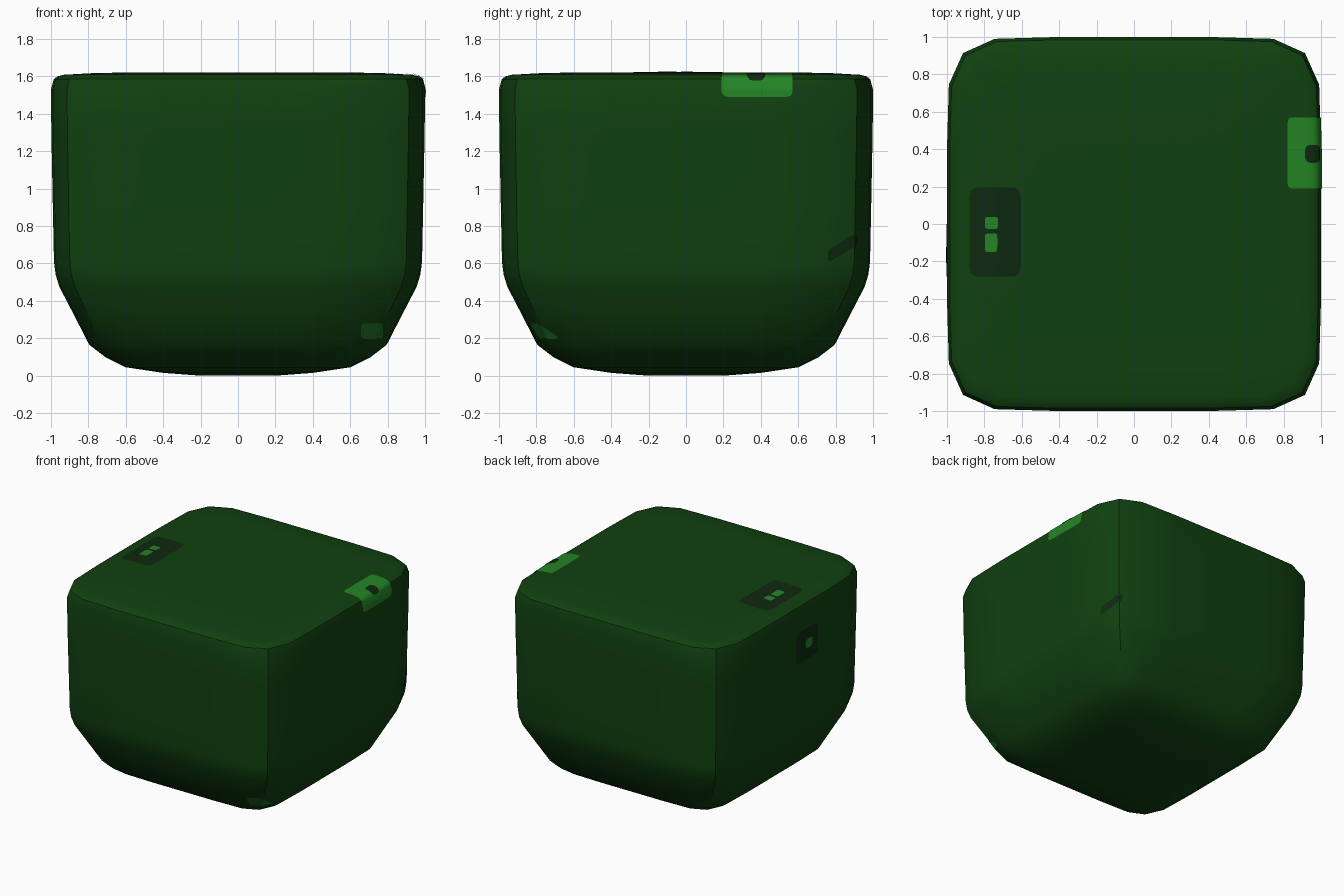
import bpy, bmesh, math
from mathutils import Vector
from mathutils.bvhtree import BVHTree

if "Cube" in bpy.data.objects:
    bpy.data.objects.remove(bpy.data.objects["Cube"])


def material(name, rgb):
    m = bpy.data.materials.new(name)
    m.diffuse_color = (*rgb, 1)
    m.use_nodes = True
    m.node_tree.nodes["Principled BSDF"].inputs["Base Color"].default_value = m.diffuse_color
    return m


LEAF = material("leaf green", (0.0053, 0.053, 0.0053))
DARK = material("dark green", (0.0045, 0.022, 0.005))
MID = material("mid green", (0.011, 0.14, 0.013))
BRIGHT = material("bright green", (0.017, 0.235, 0.019))


def finish(bm, name, mat, angle):
    me = bpy.data.meshes.new(name)
    bm.to_mesh(me)
    me.materials.append(mat)
    for p in me.polygons:
        p.use_smooth = True
    me.set_sharp_from_angle(angle=math.radians(angle))
    ob = bpy.data.objects.new(name, me)
    bpy.context.collection.objects.link(ob)
    return ob


# Hedge body: rounded-square rings stacked along a vertical profile (half width, z)
profile = [(0.2, 0.0), (0.4, 0.015), (0.6, 0.045), (0.71, 0.1), (0.795, 0.165),
           (0.885, 0.34), (0.955, 0.475), (0.975, 0.54), (0.984, 0.61), (0.99, 0.9),
           (0.998, 1.3), (1.0, 1.53), (0.985, 1.585), (0.965, 1.6), (0.93, 1.609),
           (0.75, 1.619), (0.4, 1.622)]
quarter = [(1, 0), (1, 0.4), (0.99, 0.745), (0.914, 0.914), (0.745, 0.99), (0.4, 1)]
section = []
for k in range(4):
    for x, y in quarter:
        for _ in range(k):
            x, y = -y, x
        section.append((x, y))

bm = bmesh.new()
rings = [[bm.verts.new((x * h, y * h, z)) for x, y in section] for h, z in profile]
n = len(section)
for a, b in zip(rings, rings[1:]):
    for i in range(n):
        j = (i + 1) % n
        bm.faces.new((a[i], a[j], b[j], b[i]))
bm.faces.new(rings[0][::-1])
bm.faces.new(rings[-1])
bmesh.ops.recalc_face_normals(bm, faces=bm.faces)
body_tree = BVHTree.FromBMesh(bm)
finish(bm, "hedge_body", LEAF, 35)
bm.free()


# Thin rounded patch laid on the body; ray(u, v) gives start and direction, u and v in -1..1
def patch(name, mat, ray, lift=0.004, roundness=8, res=14):
    bm = bmesh.new()
    grid = []
    for i in range(res + 1):
        row = []
        for j in range(res + 1):
            u, v = 2 * i / res - 1, 2 * j / res - 1
            d = (abs(u) ** roundness + abs(v) ** roundness) ** (1 / roundness)
            s = max(abs(u), abs(v)) / d if d else 0
            start, direction = ray(u * s, v * s)
            hit, normal, _, _ = body_tree.ray_cast(start, direction)
            row.append(bm.verts.new(hit + normal * lift))
        grid.append(row)
    for i in range(res):
        for j in range(res):
            f = bm.faces.new((grid[i][j], grid[i + 1][j], grid[i + 1][j + 1], grid[i][j + 1]))
            f.normal_update()
            if f.normal.dot(direction) > 0:
                f.normal_flip()
    finish(bm, name, mat, 35)
    bm.free()


def top(x, y, w, h):
    return lambda u, v: (Vector((x + u * w, y + v * h, 3)), Vector((0, 0, -1)))


def side(sign, y, z, w, h, shear=0):
    return lambda u, v: (Vector((3 * sign, y + u * w, z + v * h + u * shear)),
                         Vector((-sign, 0, 0)))


def front(x, z, w, h):
    return lambda u, v: (Vector((x + u * w, -3, z + v * h)), Vector((0, 1, 0)))


def rim(y, w, a0, a1):
    # rays swing around the upper right edge
    def ray(u, v):
        a = math.radians((a0 + a1) / 2 + v * (a1 - a0) / 2)
        d = Vector((math.cos(a), 0, math.sin(a)))
        return Vector((0.82, y + u * w, 1.49)) + d * 0.5, -d
    return ray


# Top dark patch with two light spots
patch("top_dark_patch", DARK, top(-0.742, -0.043, 0.138, 0.238), roundness=10)
patch("top_light_spot_back", BRIGHT, top(-0.762, 0.006, 0.034, 0.032), 0.007, 6)
patch("top_light_spot_front", BRIGHT, top(-0.764, -0.1, 0.033, 0.05), 0.007, 6)

# Bright patch folded over the right top edge, with a dark spot
patch("rim_bright_patch", BRIGHT, rim(0.38, 0.19, 0, 90), roundness=12, res=28)
patch("rim_dark_spot", DARK, rim(0.375, 0.048, 27, 52), 0.007, 3)

# Left side dark patch with a light spot
patch("left_dark_patch", DARK, side(-1, -0.14, 1.26, 0.14, 0.13), roundness=10)
patch("left_light_spot", BRIGHT, side(-1, -0.165, 1.26, 0.045, 0.038), 0.007, 3)

# Slanted dark patch near the back right corner
patch("right_dark_patch", DARK, side(1, 0.835, 0.685, 0.077, 0.034, 0.046), roundness=6)

# Small patch low on the front right corner
patch("front_light_patch", MID, front(0.717, 0.24, 0.06, 0.042), roundness=6)
